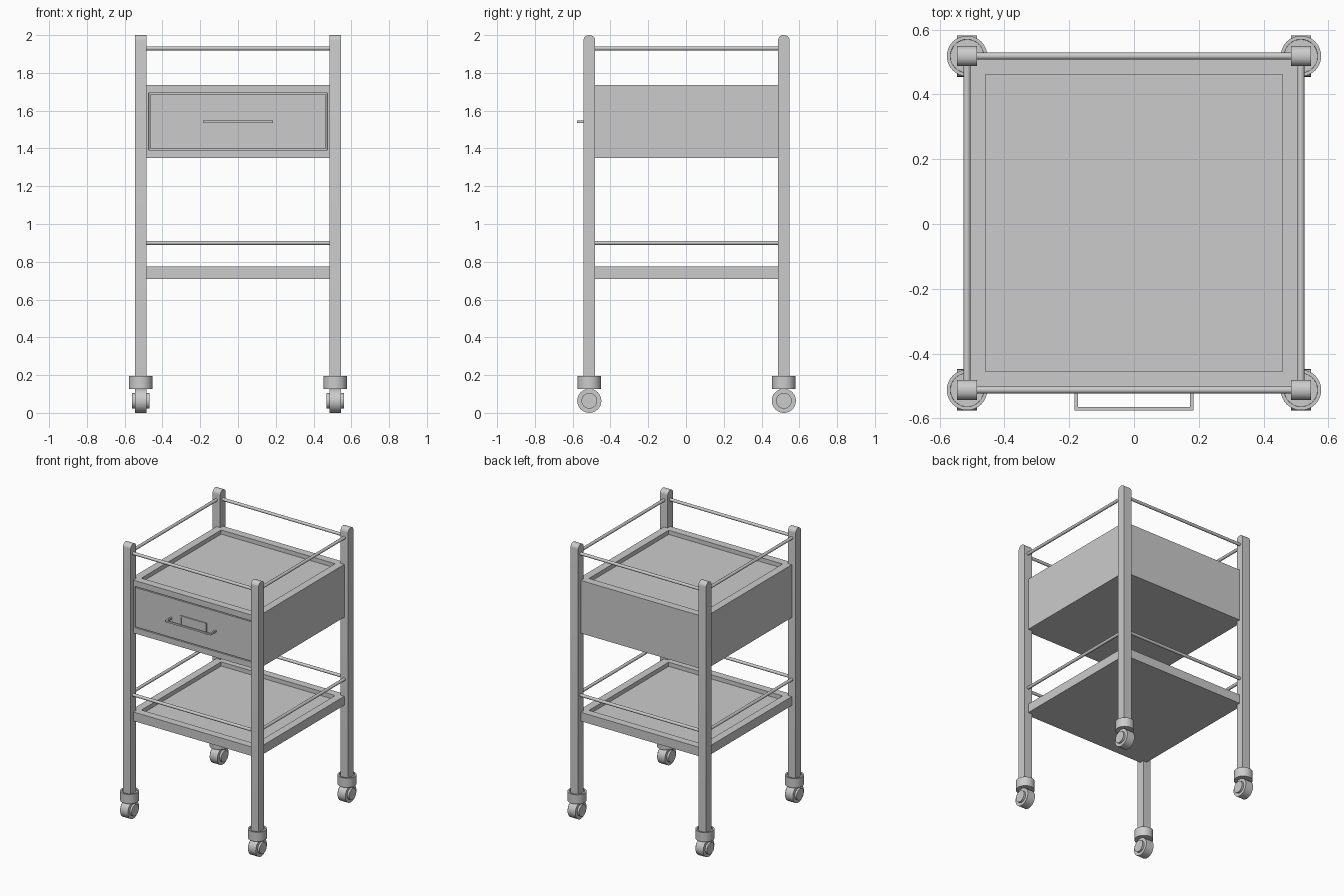
import bpy, bmesh, math
from mathutils import Matrix, Vector

if "Cube" in bpy.data.objects:
    bpy.data.objects.remove(bpy.data.objects["Cube"])

P = 0.515      # post centre distance
Y0 = 0.003     # frame shift that balances the handle
HW = 0.031     # post half width


def finish(bm, name, smooth=False):
    bmesh.ops.recalc_face_normals(bm, faces=bm.faces[:])
    me = bpy.data.meshes.new(name)
    bm.to_mesh(me)
    bm.free()
    ob = bpy.data.objects.new(name, me)
    bpy.context.collection.objects.link(ob)
    if smooth:
        bpy.ops.object.select_all(action='DESELECT')
        ob.select_set(True)
        bpy.context.view_layer.objects.active = ob
        bpy.ops.object.shade_smooth_by_angle(angle=math.radians(35))
    return ob


def add_box(bm, lo, hi):
    lo, hi = Vector(lo), Vector(hi)
    m = Matrix.Translation((lo + hi) / 2) @ Matrix.Diagonal((*(hi - lo), 1))
    bmesh.ops.create_cube(bm, size=1, matrix=m)


def add_cyl(bm, a, b, r, seg=32):
    a, b = Vector(a), Vector(b)
    rot = Vector((0, 0, 1)).rotation_difference(b - a).to_matrix().to_4x4()
    bmesh.ops.create_cone(bm, cap_ends=True, segments=seg, radius1=r, radius2=r,
                          depth=(b - a).length,
                          matrix=Matrix.Translation((a + b) / 2) @ rot)


def face_towards(bm, d):
    bm.normal_update()
    return max(bm.faces, key=lambda f: f.calc_center_median().dot(d) if f.normal.dot(d) > .9 else -99)


def step(bm, face, inset, depth):
    # inset a face, then sink (negative) or raise its middle with a straight wall
    n = face.normal.copy()
    bmesh.ops.inset_individual(bm, faces=[face], thickness=inset)
    bmesh.ops.inset_individual(bm, faces=[face], thickness=0.0004)
    bmesh.ops.translate(bm, verts=face.verts[:], vec=n * depth)


def tray(name, z0, z1, drawer=False):
    bm = bmesh.new()
    add_box(bm, (-P, Y0 - P, z0), (P, Y0 + P, z1))
    step(bm, face_towards(bm, Vector((0, 0, 1))), 0.08, -0.03)
    if drawer:
        # groove around the drawer front
        f = face_towards(bm, Vector((0, -1, 0)))
        step(bm, f, 0.06, -0.012)
        step(bm, f, 0.009, 0.012)
    finish(bm, name)


# Drawer cabinet and lower shelf
tray("drawer_cabinet", 1.35, 1.735, True)
tray("lower_shelf", 0.71, 0.775)

# Posts with rounded tops, and casters
for sx, xn in ((-1, "left"), (1, "right")):
    for sy, yn in ((-1, "front"), (1, "back")):
        x, y = sx * P, Y0 + sy * P
        tag = f"{yn}_{xn}"

        bm = bmesh.new()
        r = 0.029
        pts = [(-HW, 0.185), (HW, 0.185)]
        for s, a0 in ((1, 0), (-1, 90)):
            for i in range(7):
                a = math.radians(a0 + i * 15)
                pts.append((s * (HW - r) + r * math.cos(a), 2 - r + r * math.sin(a)))
        face = bm.faces.new([bm.verts.new((x - HW, y + py, pz)) for py, pz in pts])
        ext = bmesh.ops.extrude_face_region(bm, geom=[face], use_keep_orig=True)
        bmesh.ops.translate(bm, vec=(2 * HW, 0, 0),
                            verts=[v for v in ext["geom"] if isinstance(v, bmesh.types.BMVert)])
        finish(bm, f"post_{tag}", True)

        bm = bmesh.new()
        add_cyl(bm, (x, y, 0.127), (x, y, 0.195), 0.0625)
        step(bm, face_towards(bm, Vector((0, 0, 1))), 0.011, -0.01)
        finish(bm, f"caster_collar_{tag}", True)

        bm = bmesh.new()
        add_cyl(bm, (x - HW, y, 0.064), (x + HW, y, 0.064), 0.064)
        finish(bm, f"caster_wheel_{tag}", True)

        bm = bmesh.new()
        add_cyl(bm, (x - 0.046, y, 0.064), (x + 0.046, y, 0.064), 0.042, 16)
        finish(bm, f"caster_hub_{tag}", True)

# Guard rails on all four sides, at two heights
for level, z in (("upper", 1.93), ("lower", 0.90)):
    for s, xn, yn in ((-1, "left", "front"), (1, "right", "back")):
        bm = bmesh.new()
        add_cyl(bm, (s * P, Y0 - P, z), (s * P, Y0 + P, z), 0.011, 16)
        finish(bm, f"{level}_rail_{xn}", True)
        bm = bmesh.new()
        add_cyl(bm, (-P, Y0 + s * P, z), (P, Y0 + s * P, z), 0.011, 16)
        finish(bm, f"{level}_rail_{yn}", True)

# Drawer handle: bar with two legs
front = Y0 - P
bm = bmesh.new()
z0, z1 = 1.535, 1.547
add_box(bm, (-0.184, -0.576, z0), (0.184, -0.565, z1))
for s in (-1, 1):
    add_box(bm, (s * 0.178 - 0.006, -0.566, z0), (s * 0.178 + 0.006, front + 0.005, z1))
finish(bm, "drawer_handle")

# Thin rectangular frame behind the handle
bm = bmesh.new()
y0, y1 = front - 0.007, front + 0.004
for s in (-1, 1):
    add_box(bm, (s * 0.102 - 0.005, y0, 1.501), (s * 0.102 + 0.005, y1, 1.581))
    zc = 1.541 + s * 0.035
    add_box(bm, (-0.098, y0, zc - 0.005), (0.098, y1, zc + 0.005))
finish(bm, "card_frame")
